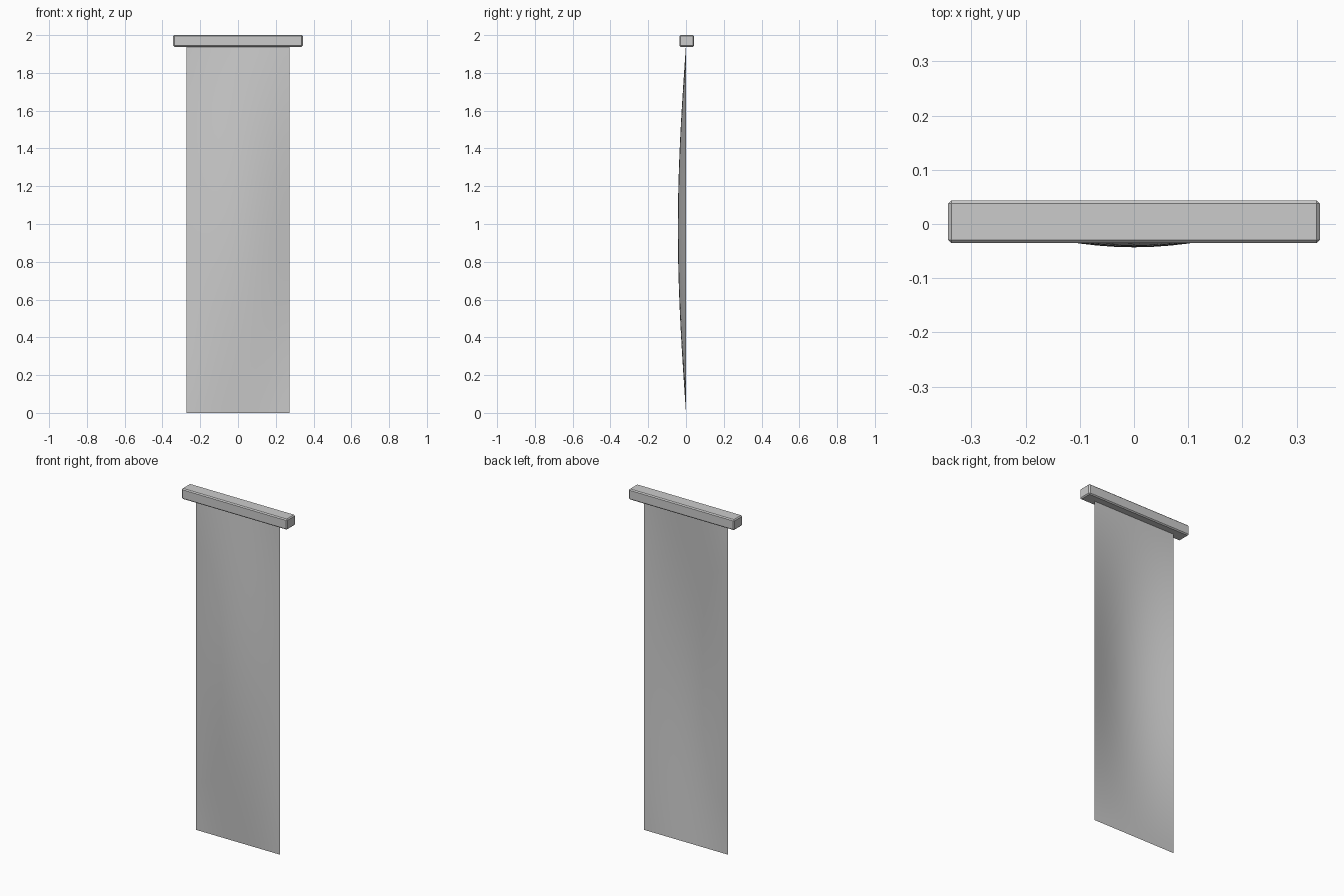
import bpy
import bmesh
import math

cube = bpy.data.objects.get("Cube")
if cube:
    bpy.data.objects.remove(cube, do_unlink=True)

WIDTH, HEIGHT, BULGE = 0.545, 1.95, 0.043

grey = bpy.data.materials.new("plain grey")
grey.use_nodes = True
colour = (0.6, 0.6, 0.6, 1)
grey.diffuse_color = colour
grey.node_tree.nodes["Principled BSDF"].inputs["Base Color"].default_value = colour


def add_object(name, bm):
    mesh = bpy.data.meshes.new(name)
    bm.to_mesh(mesh)
    bm.free()
    mesh.materials.append(grey)
    obj = bpy.data.objects.new(name, mesh)
    bpy.context.collection.objects.link(obj)
    return obj


# Hanging cloth: thin sheet billowing forward, with straight pinned edges
bm = bmesh.new()
bmesh.ops.create_grid(bm, x_segments=16, y_segments=40, size=0.5)
for v in bm.verts:
    u, t = v.co.x, v.co.y
    v.co = (u * WIDTH,
            -BULGE * math.cos(math.pi * u) * math.cos(math.pi * t),
            (t + 0.5) * HEIGHT)
for f in bm.faces:
    f.smooth = True
bmesh.ops.recalc_face_normals(bm, faces=bm.faces)
bm.normal_update()
if sum(f.normal.y for f in bm.faces) > 0:
    bmesh.ops.reverse_faces(bm, faces=bm.faces)
add_object("banner_cloth", bm)

# Top bar: box with small chamfers
bm = bmesh.new()
bmesh.ops.create_cube(bm, size=1)
for v in bm.verts:
    v.co.x *= 0.686
    v.co.y = v.co.y * 0.079 + 0.004
    v.co.z = v.co.z * 0.062 + 1.969
bar = add_object("top_bar", bm)
chamfer = bar.modifiers.new("chamfer", "BEVEL")
chamfer.width = 0.006
chamfer.segments = 1
